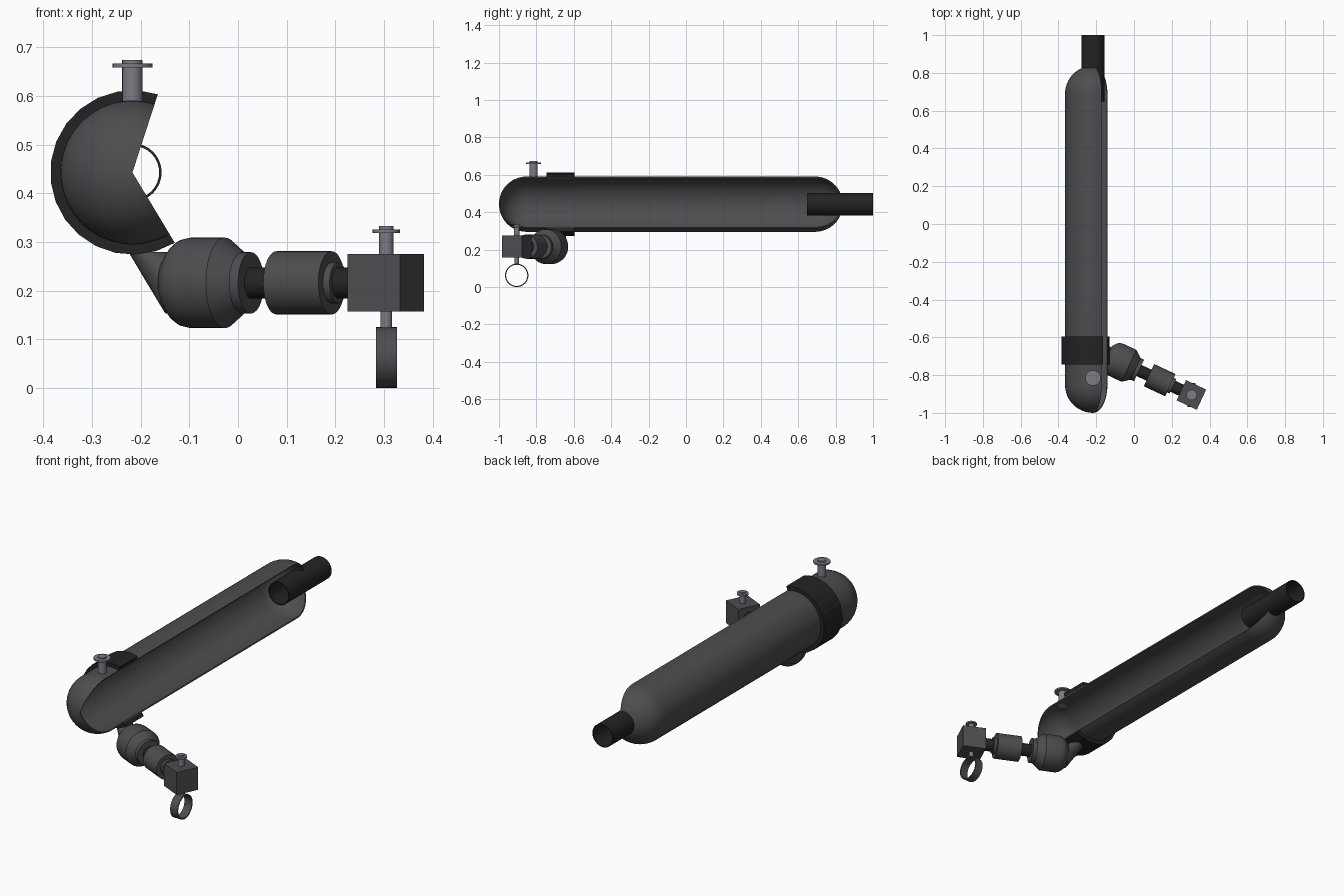
import bpy, bmesh
from math import sin, cos, pi, radians, sqrt
from mathutils import Vector, Matrix

if "Cube" in bpy.data.objects:
    bpy.data.objects.remove(bpy.data.objects["Cube"])


def material(name, rgb):
    m = bpy.data.materials.new(name)
    m.diffuse_color = (*rgb, 1)
    m.use_nodes = True
    m.node_tree.nodes["Principled BSDF"].inputs["Base Color"].default_value = m.diffuse_color
    return m


GREY = material("dark_grey", (0.075, 0.075, 0.08))
BLACK = material("black", (0.017, 0.017, 0.018))
METAL = material("metal", (0.2, 0.2, 0.23))
X, Y, Z = Vector((1, 0, 0)), Vector((0, 1, 0)), Vector((0, 0, 1))


def finish(bm, name, mat, smooth=True):
    bmesh.ops.remove_doubles(bm, verts=bm.verts, dist=1e-5)
    bmesh.ops.recalc_face_normals(bm, faces=bm.faces)
    me = bpy.data.meshes.new(name)
    bm.to_mesh(me)
    bm.free()
    me.materials.append(mat)
    ob = bpy.data.objects.new(name, me)
    bpy.context.collection.objects.link(ob)
    if smooth:
        bpy.ops.object.select_all(action='DESELECT')
        ob.select_set(True)
        bpy.context.view_layer.objects.active = ob
        bpy.ops.object.shade_smooth_by_angle(angle=radians(30))
    return ob


def lathe(name, mat, profile, origin, axis, u, segs=32, closed=False,
          arc=None, smooth=True):
    """Turn (distance, radius) points round an axis; arc gives start/end degrees."""
    bm = bmesh.new()
    o, v = Vector(origin), u.cross(axis)
    a0, a1 = arc or (0, 360)
    rings = []
    for i in range(segs + 1 if arc else segs):
        a = radians(a0 + (a1 - a0) * i / segs)
        rings.append([bm.verts.new(o + axis * t + (u * cos(a) + v * sin(a)) * r)
                      for t, r in profile])
    n = len(profile)
    for i in range(segs):
        A, B = rings[i], rings[(i + 1) % len(rings)]
        for j in range(n if closed else n - 1):
            k = (j + 1) % n
            quad = [A[j], A[k], B[k], B[j]]
            if profile[j][1] == 0 and profile[k][1] == 0:
                continue
            if profile[j][1] == 0:
                quad = [A[j], A[k], B[k]]
            elif profile[k][1] == 0:
                quad = [A[j], A[k], B[j]]
            bm.faces.new(quad)
    if arc:
        bm.faces.new(rings[0])
        bm.faces.new(rings[-1])
    return finish(bm, name, mat, smooth)


def rod(name, mat, t0, t1, r, origin, axis, u, **kw):
    return lathe(name, mat, [(t0, 0), (t0, r), (t1, r), (t1, 0)], origin, axis, u, **kw)


def tube(name, mat, t0, t1, r, wall, origin, axis, u, **kw):
    return lathe(name, mat, [(t0, r), (t1, r), (t1, r - wall), (t0, r - wall)],
                 origin, axis, u, closed=True, **kw)


# Open trough shell with domed ends
CX, CZ = -0.217, 0.443
OPENING = (72, 301)


def capsule(r):
    front = [(-0.852 - r * cos(a), r * sin(a)) for a in [pi / 2 * i / 12 for i in range(13)]]
    stop = 0.053
    a_end = pi / 2 * 0.765
    back = [(0.69 + r * sin(a), r * cos(a)) for a in [a_end * i / 10 for i in range(11)]]
    return front + back


shell = capsule(0.148) + capsule(0.142)[::-1]
lathe("trough_shell", GREY, shell, (CX, 0, CZ), Y, X, segs=40, closed=True, arc=OPENING)

# Clamp band and outlet tube
tube("clamp_band", BLACK, -0.745, -0.595, 0.169, 0.021, (CX, 0, CZ), Y, X,
     segs=16, arc=OPENING, smooth=False)
tube("end_tube", BLACK, 0.648, 1.0, 0.06, 0.005, (CX, 0, CZ), Y, X)


# Flanged pegs on the shell and on the block
def peg(name, x, y, z0, z1, r, flange):
    lathe(name, METAL, [(z0, 0), (z0, r), (z1 - 0.015, r), (z1 - 0.015, flange),
                        (z1 - 0.007, flange), (z1 - 0.007, r), (z1, r), (z1, 0)],
          (x, y, 0), Z, X, segs=24)


peg("shell_peg", CX, -0.815, 0.583, 0.674, 0.021, 0.041)
BX, BY, BZ = 0.304, -0.905, 0.216
peg("block_peg", BX + 0.001, BY, 0.27, 0.333, 0.015, 0.028)

# Arm parts along a slanted axis through the block
TURN = radians(-25)
D = Vector((cos(TURN), sin(TURN), 0))
ARM = (BX, BY, BZ)
lathe("joint_housing", GREY,
      [(-0.502, 0), (-0.499, 0.035), (-0.490, 0.058), (-0.473, 0.08), (-0.460, 0.089),
       (-0.442, 0.093), (-0.365, 0.093), (-0.326, 0.063), (-0.306, 0.063), (-0.306, 0)],
      ARM, D, Z, segs=40)
rod("arm_rod", BLACK, -0.31, -0.05, 0.032, ARM, D, Z)
lathe("arm_sleeve", GREY,
      [(-0.248, 0), (-0.248, 0.065), (-0.123, 0.065), (-0.123, 0.042),
       (-0.108, 0.042), (-0.108, 0)], ARM, D, Z, segs=40)

# Strut joining the clamp band to the joint housing
bm = bmesh.new()
low = Vector((0.53, -0.2, -0.82)).normalized()
side = low.cross(Y).normalized()
other = low.cross(side)
for i in range(28):
    a = 2 * pi * i / 28
    bm.verts.new((-0.185 + 0.04 * cos(a), -0.68 + 0.04 * sin(a), 0.279))
    bm.verts.new(Vector((-0.1, -0.715, 0.187)) + (side * cos(a) + other * sin(a)) * 0.06)
bmesh.ops.convex_hull(bm, input=bm.verts)
finish(bm, "clamp_strut", GREY)

# End block
bm = bmesh.new()
bmesh.ops.create_cube(bm, size=0.118, matrix=Matrix.Translation(ARM) @ Matrix.Rotation(TURN, 4, 'Z'))
finish(bm, "end_block", GREY, smooth=False)

# Hanging pull ring and its stem
rod("ring_stem", METAL, 0.121, 0.165, 0.012, (BX + 0.001, BY, 0), Z, X, segs=20)
tube("pull_ring", GREY, -0.0215, 0.0215, 0.0625, 0.006, (BX + 0.001, BY, 0.0625), X, Z, segs=40)
